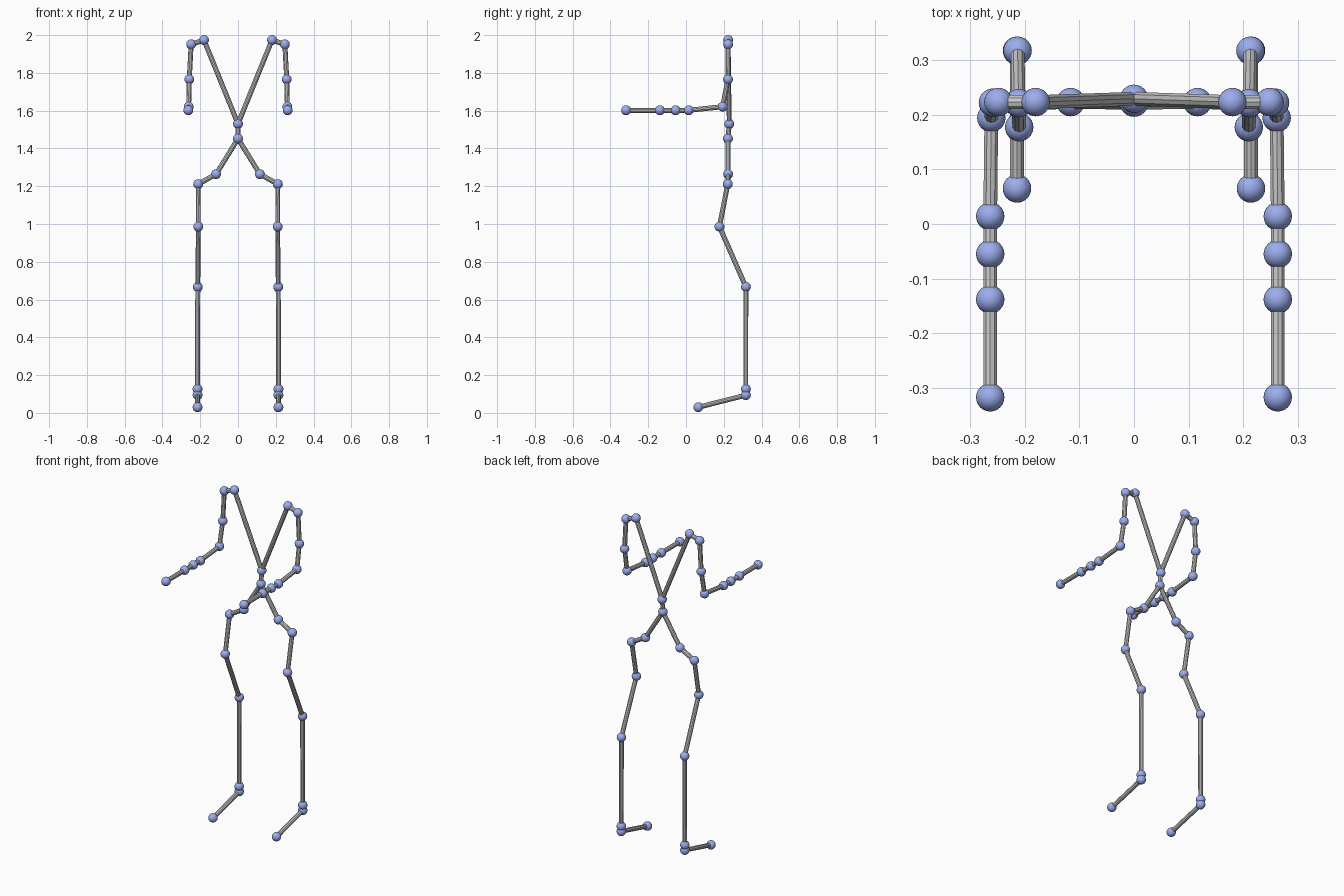
import bpy
from mathutils import Vector

if "Cube" in bpy.data.objects:
    bpy.data.objects.remove(bpy.data.objects["Cube"])

BALL_R, ROD_R = 0.026, 0.0132

blue = bpy.data.materials.new("joint_blue")
blue.diffuse_color = (0.33, 0.42, 0.85, 1)
blue.use_nodes = True
blue.node_tree.nodes["Principled BSDF"].inputs["Base Color"].default_value = blue.diffuse_color


def joint(name, p):
    bpy.ops.mesh.primitive_uv_sphere_add(segments=24, ring_count=16, radius=BALL_R, location=p)
    ob = bpy.context.object
    ob.name = name
    ob.data.materials.append(blue)
    bpy.ops.object.shade_smooth()


def rod(name, a, b):
    a, b = Vector(a), Vector(b)
    d = b - a
    bpy.ops.mesh.primitive_cylinder_add(vertices=10, radius=ROD_R, depth=d.length,
                                        location=(a + b) / 2,
                                        rotation=d.to_track_quat('Z', 'Y').to_euler())
    bpy.context.object.name = name
    bpy.ops.object.shade_smooth_by_angle()


# central spine
waist, chest = (0, 0.222, 1.452), (0, 0.229, 1.53)
joint("waist_joint", waist)
joint("chest_joint", chest)
rod("spine_rod", waist, chest)

# arm joints from the collar to the fingertip
arm = [("collar", 0.180, 0.223, 1.974), ("shoulder", 0.248, 0.223, 1.951),
       ("upper_arm", 0.258, 0.222, 1.766), ("elbow", 0.261, 0.194, 1.621),
       ("wrist", 0.263, 0.014, 1.602), ("palm", 0.263, -0.055, 1.602),
       ("knuckle", 0.263, -0.138, 1.602), ("fingertip", 0.263, -0.317, 1.602)]

# leg joints from the pelvis to the toe
leg = [("pelvis", 0.116, 0.223, 1.264), ("hip", 0.211, 0.221, 1.211),
       ("thigh", 0.210, 0.177, 0.986), ("knee", 0.213, 0.317, 0.667),
       ("ankle", 0.214, 0.317, 0.126), ("heel", 0.214, 0.317, 0.094),
       ("toe", 0.214, 0.065, 0.030)]

# both limbs, mirrored left and right
for side, s in (("left", 1), ("right", -1)):
    for start, chain in ((chest, arm), (waist, leg)):
        prev = start
        for name, x, y, z in chain:
            p = (s * x, y, z)
            joint(f"{side}_{name}_joint", p)
            rod(f"{side}_{name}_rod", prev, p)
            prev = p
